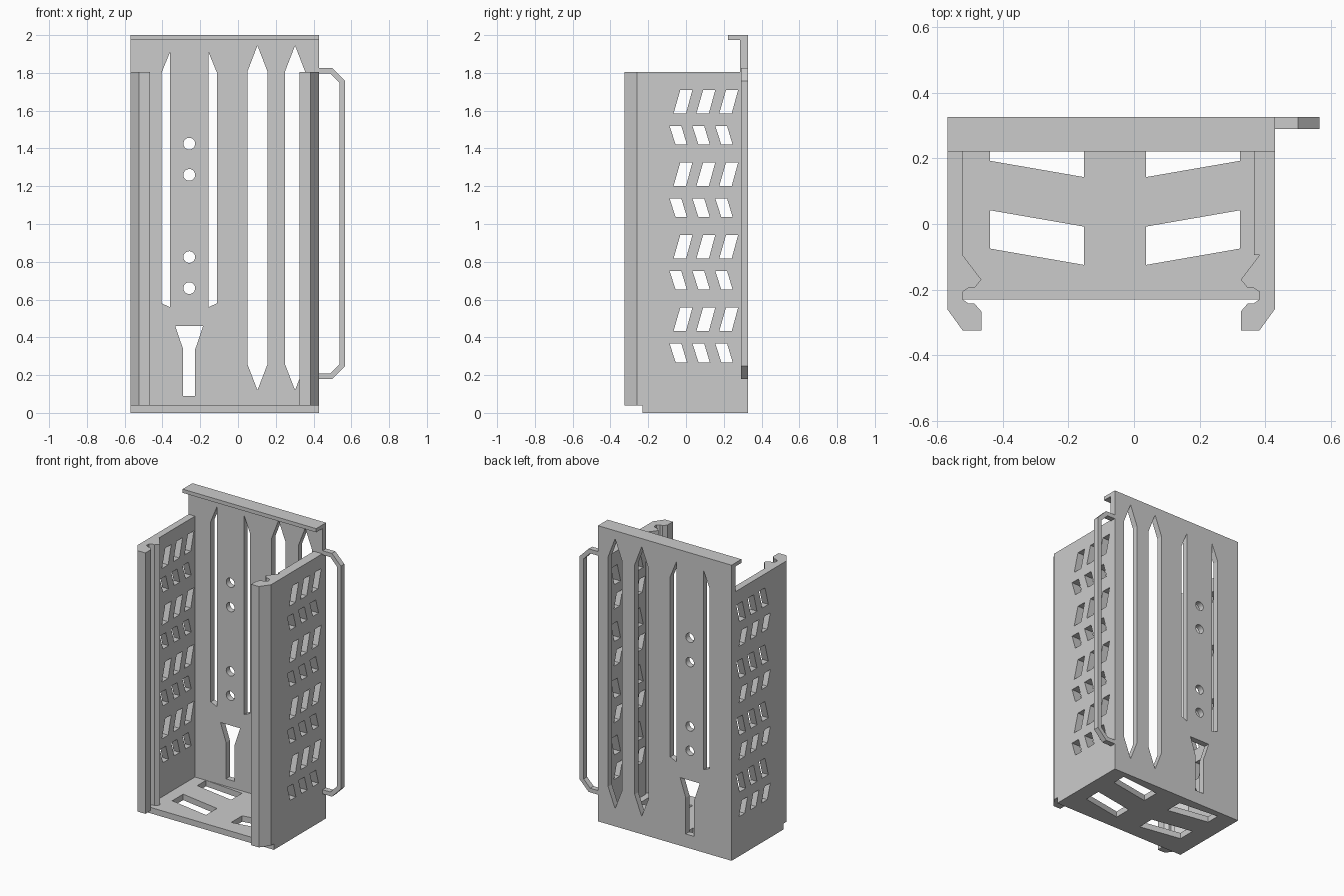
import bpy, bmesh, math
from mathutils import Vector

if "Cube" in bpy.data.objects:
    bpy.data.objects.remove(bpy.data.objects["Cube"])

CX = -0.07  # centre line of the tray (the handle sticks out on +x)

# (u, v, depth) -> xyz for each extrusion axis
MAPS = {
    'X': lambda u, v, d: Vector((d, u, v)),
    'Y': lambda u, v, d: Vector((u, d, v)),
    'Z': lambda u, v, d: Vector((u, v, d)),
}


def prisms(name, outlines, axis, a, b):
    """Extrude one or more 2D outlines between depths a and b."""
    bm = bmesh.new()
    for pts in outlines:
        lo = [bm.verts.new(MAPS[axis](u, v, a)) for u, v in pts]
        hi = [bm.verts.new(MAPS[axis](u, v, b)) for u, v in pts]
        bm.faces.new(lo)
        bm.faces.new(hi)
        n = len(pts)
        for i in range(n):
            j = (i + 1) % n
            bm.faces.new((lo[i], lo[j], hi[j], hi[i]))
    bmesh.ops.recalc_face_normals(bm, faces=bm.faces)
    me = bpy.data.meshes.new(name)
    bm.to_mesh(me)
    bm.free()
    ob = bpy.data.objects.new(name, me)
    bpy.context.collection.objects.link(ob)
    return ob


def cut(target, outlines, axis, a, b):
    """Punch outlines through the target and discard the cutter."""
    cutter = prisms("cutter", outlines, axis, a, b)
    cutter.hide_render = True
    mod = target.modifiers.new("holes", 'BOOLEAN')
    mod.operation = 'DIFFERENCE'
    mod.solver = 'EXACT'
    mod.object = cutter
    bpy.context.view_layer.objects.active = target
    bpy.ops.object.modifier_apply(modifier=mod.name)
    bpy.data.objects.remove(cutter)


def rect(u0, u1, v0, v1):
    return [(u0, v0), (u1, v0), (u1, v1), (u0, v1)]


def flip(pts, c):
    return [(2 * c - u, v) for u, v in pts]


# Back plate with slots, screw holes and keyhole funnel
back = prisms("back_plate", [rect(-0.57, 0.43, 0, 2)], 'Y', 0.287, 0.327)
holes = []
for x in (0.103, 0.302):
    w = 0.052
    holes.append([(x - w, 0.255), (x, 0.12), (x + w, 0.255),
                  (x + w, 1.81), (x, 1.945), (x - w, 1.81)])
blade = [(-0.405, 0.58), (-0.36, 0.56), (-0.36, 1.91), (-0.405, 1.80)]
holes += [blade, flip(blade, -0.258)]
for z in (0.66, 0.825, 1.26, 1.425):
    holes.append([(-0.258 + 0.031 * math.cos(t * math.tau / 32),
                   z + 0.031 * math.sin(t * math.tau / 32)) for t in range(32)])
holes.append([(-0.29, 0.09), (-0.227, 0.09), (-0.227, 0.335),
              (-0.185, 0.46), (-0.332, 0.46), (-0.29, 0.335)])
cut(back, holes, 'Y', 0.25, 0.36)

# Lip along the top of the back plate
prisms("top_lip", [rect(-0.57, 0.43, 0.222, 0.287)], 'Z', 1.975, 2.0)

# Floor with slanted windows
floor = prisms("floor", [rect(-0.57, 0.43, -0.23, 0.287)], 'Z', 0, 0.04)
windows = []
for y in (-0.075, 0.193):
    win = [(-0.44, y), (-0.152, y - 0.05), (-0.152, y + 0.067),
           (-0.44, min(y + 0.117, 0.286))]
    windows += [win, flip(win, -0.058)]
cut(floor, windows, 'Z', -0.05, 0.1)


# Rows of leaning vents, alternating in direction
def vents():
    out = []
    for r in range(4):
        dz = -0.384 * r
        for c in range(3):
            y = 0.121 * c
            out.append([(y - 0.066, 1.585 + dz), (y, 1.585 + dz),
                        (y + 0.034, 1.71 + dz), (y - 0.03, 1.71 + dz)])
            out.append([(y - 0.055, 1.42 + dz), (y + 0.005, 1.42 + dz),
                        (y - 0.025, 1.52 + dz), (y - 0.087, 1.52 + dz)])
    return out


# Side walls with hooked front rails
profile = [(-0.57, 0.287), (-0.57, -0.26), (-0.523, -0.325), (-0.466, -0.325),
           (-0.466, -0.267), (-0.487, -0.243), (-0.505, -0.243), (-0.523, -0.23),
           (-0.523, -0.207), (-0.505, -0.195), (-0.487, -0.195), (-0.466, -0.17),
           (-0.523, -0.095), (-0.523, 0.287)]
left = prisms("left_wall", [profile], 'Z', 0.04, 1.805)
cut(left, vents(), 'X', -0.6, -0.5)
right = prisms("right_wall", [flip(profile, CX)], 'Z', 0.04, 1.805)
cut(right, vents(), 'X', 0.35, 0.46)

# Thin liner on the inside of the right wall
liner = prisms("right_liner", [rect(0.366, 0.383, -0.095, 0.287)], 'Z', 0.04, 1.805)
cut(liner, vents(), 'X', 0.35, 0.46)

# Side handle
prisms("side_handle", [[
    (0.43, 1.825), (0.50, 1.825), (0.567, 1.757), (0.567, 0.248), (0.50, 0.18),
    (0.43, 0.18), (0.43, 0.208), (0.488, 0.208), (0.537, 0.258), (0.537, 1.747),
    (0.488, 1.797), (0.43, 1.797)]], 'Y', 0.29, 0.327)
